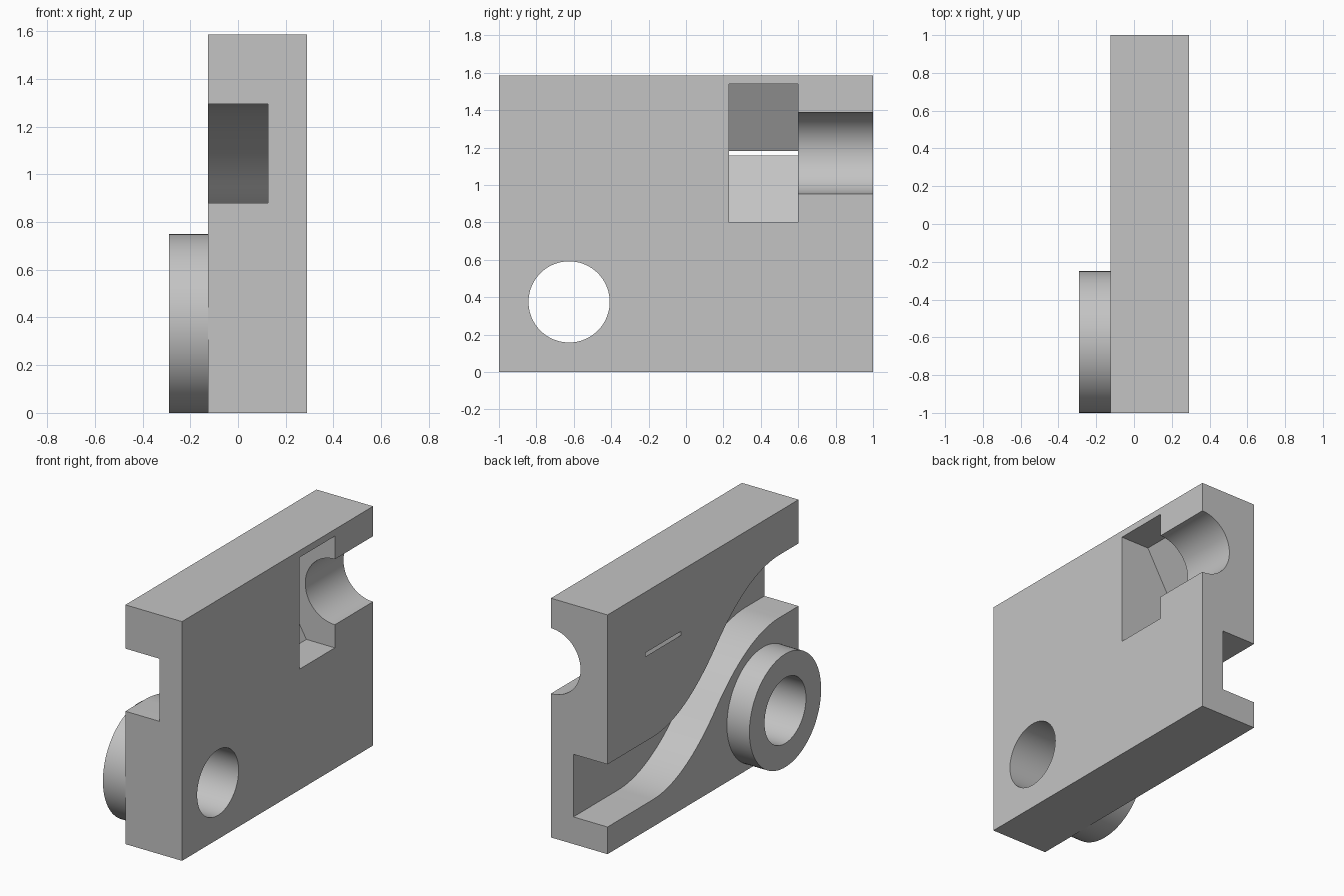
import bpy, bmesh, math

cube = bpy.data.objects.get("Cube")
if cube:
    bpy.data.objects.remove(cube, do_unlink=True)

GREY = (0.55, 0.55, 0.55, 1)
mat = bpy.data.materials.new("plain grey")
mat.use_nodes = True
mat.diffuse_color = GREY
mat.node_tree.nodes["Principled BSDF"].inputs["Base Color"].default_value = GREY


def prism(name, profile, axis, lo, hi):
    """Extrude a 2D profile (horizontal, z) along x or y."""
    bm = bmesh.new()
    place = (lambda u, v: (lo, u, v)) if axis == "x" else (lambda u, v: (u, lo, v))
    face = bm.faces.new([bm.verts.new(place(u, v)) for u, v in profile])
    ext = bmesh.ops.extrude_face_region(bm, geom=[face])
    verts = [g for g in ext["geom"] if isinstance(g, bmesh.types.BMVert)]
    step = (hi - lo, 0, 0) if axis == "x" else (0, hi - lo, 0)
    bmesh.ops.translate(bm, verts=verts, vec=step)
    bmesh.ops.recalc_face_normals(bm, faces=bm.faces[:])
    mesh = bpy.data.meshes.new(name)
    bm.to_mesh(mesh)
    bm.free()
    mesh.materials.append(mat)
    obj = bpy.data.objects.new(name, mesh)
    bpy.context.collection.objects.link(obj)
    return obj


def circle(cu, cv, r, n=96):
    return [(cu + r * math.cos(2 * math.pi * i / n),
             cv + r * math.sin(2 * math.pi * i / n)) for i in range(n)]


def activate(obj):
    bpy.ops.object.select_all(action="DESELECT")
    obj.select_set(True)
    bpy.context.view_layer.objects.active = obj


def cut(obj, cutter):
    activate(obj)
    mod = obj.modifiers.new("cut", "BOOLEAN")
    mod.operation, mod.solver, mod.object = "DIFFERENCE", "EXACT", cutter
    bpy.ops.object.modifier_apply(modifier=mod.name)


# Groove floor: level, S-shaped rise of two parabolas, level
def floor_height(y):
    t = min(max((0.53 - y) / 1.33, 0), 1)
    ease = 2 * t * t if t < 0.5 else 1 - 2 * (1 - t) ** 2
    return 0.18 + 0.7 * ease


ys = [1.1] + [0.53 - 1.33 * i / 48 for i in range(49)] + [-1.1]
lower = [(y, floor_height(y)) for y in ys]
upper = [(y, z + 0.415) for y, z in reversed(lower)]

# Main plate and round boss
plate = prism("plate", [(-1, 0), (1, 0), (1, 1.585), (-1, 1.585)], "x", -0.125, 0.29)
boss = prism("boss", circle(-0.625, 0.375, 0.375), "x", -0.29, -0.125)

# Pocket tapering to a thin slit, as a half outline mirrored about its centre height
half = [(0.4, 0.37), (0.081, 0.37), (-0.125, 0.0125), (-0.2, 0.0125)]
pocket = [(x, 1.17 + h) for x, h in half] + [(x, 1.17 - h) for x, h in reversed(half)]

cutters = {
    "groove": prism("groove_cutter", lower + upper, "x", -0.2, 0.125),
    "pocket": prism("pocket_cutter", pocket, "y", 0.23, 0.6),
    "channel": prism("channel_cutter", circle(0.29, 1.17, 0.217), "y", 0.5, 1.1),
    "bore": prism("bore_cutter", circle(-0.625, 0.375, 0.217), "x", -0.5, 0.5),
}
for cutter in cutters.values():
    cut(plate, cutter)
cut(boss, cutters["bore"])
for cutter in cutters.values():
    bpy.data.objects.remove(cutter, do_unlink=True)

# Smooth curved walls, crisp edges
for obj in (plate, boss):
    activate(obj)
    bpy.ops.object.shade_smooth_by_angle(angle=math.radians(25))
